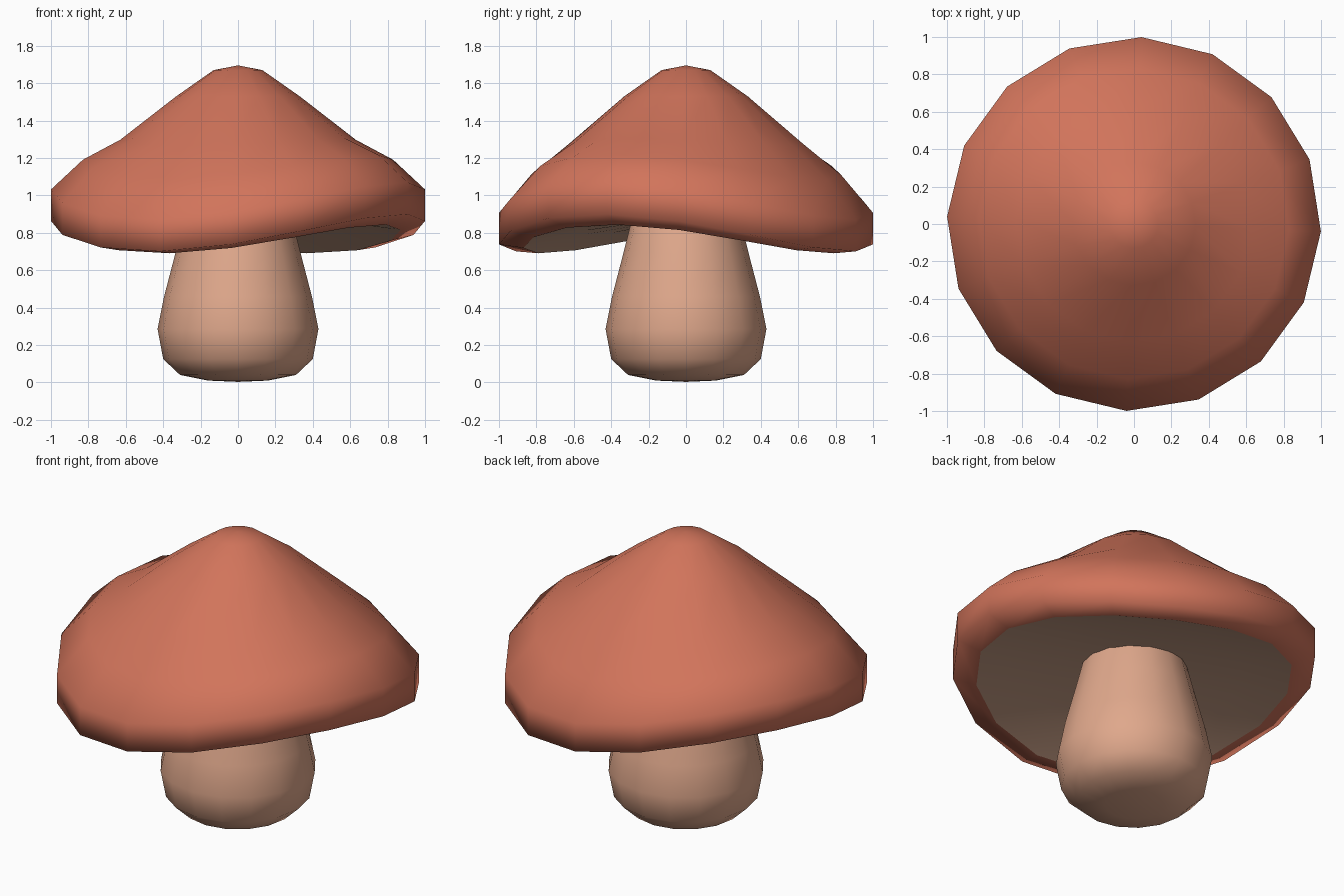
import bpy, bmesh, math

if "Cube" in bpy.data.objects:
    bpy.data.objects.remove(bpy.data.objects["Cube"])

SIDES = 16


def material(name, rgb):
    m = bpy.data.materials.new(name)
    m.diffuse_color = (*rgb, 1)
    m.use_nodes = True
    m.node_tree.nodes["Principled BSDF"].inputs["Base Color"].default_value = m.diffuse_color
    return m


def lathe(name, rings, mat, start=None, end=None, twist=0.0):
    """Surface through rings of (radius, height, wave); start/end close the poles."""
    bm = bmesh.new()
    loops = []
    for r, z, wave in rings:
        loop = []
        for i in range(SIDES):
            a = 2 * math.pi * i / SIDES + twist
            lift = wave * math.cos(2 * (a + math.radians(28)))
            loop.append(bm.verts.new((r * math.cos(a), r * math.sin(a), z + lift)))
        loops.append(loop)
    pairs = [(i, (i + 1) % SIDES) for i in range(SIDES)]
    for lo, hi in zip(loops, loops[1:]):
        for i, j in pairs:
            bm.faces.new((lo[i], lo[j], hi[j], hi[i]))
    if start is not None:
        pole = bm.verts.new((0, 0, start))
        for i, j in pairs:
            bm.faces.new((pole, loops[0][j], loops[0][i]))
    if end is not None:
        pole = bm.verts.new((0, 0, end))
        for i, j in pairs:
            bm.faces.new((pole, loops[-1][i], loops[-1][j]))
    mesh = bpy.data.meshes.new(name)
    bm.to_mesh(mesh)
    bm.free()
    mesh.materials.append(mat)
    mesh.shade_smooth()
    ob = bpy.data.objects.new(name, mesh)
    bpy.context.collection.objects.link(ob)
    return ob


red = material("cap red", (0.64, 0.175, 0.105))
cream = material("stem cream", (0.74, 0.39, 0.26))
gill = material("gill tan", (0.60, 0.36, 0.25))

TWIST = math.radians(-2.3)

# Stem with a swollen foot
lathe("stem", [(0.16, 0.01, 0), (0.31, 0.04, 0), (0.40, 0.125, 0), (0.43, 0.285, 0),
               (0.395, 0.46, 0), (0.335, 0.69, 0), (0.29, 0.87, 0), (0.26, 0.95, 0)],
      cream, start=0.003)

# Cap with a wavy, rolled rim
lathe("cap", [(0.87, 0.767, 0.077), (1.0, 0.80, 0.10), (1.0, 0.97, 0.10), (0.83, 1.15, 0.065),
              (0.63, 1.285, 0.02), (0.33, 1.53, 0), (0.13, 1.67, 0)],
      red, end=1.695, twist=TWIST)

# Underside, shallow and following the rim
lathe("gills", [(0.20, 0.86, 0), (0.60, 0.825, 0.035), (0.87, 0.767, 0.077)],
      gill, start=0.865, twist=TWIST)
